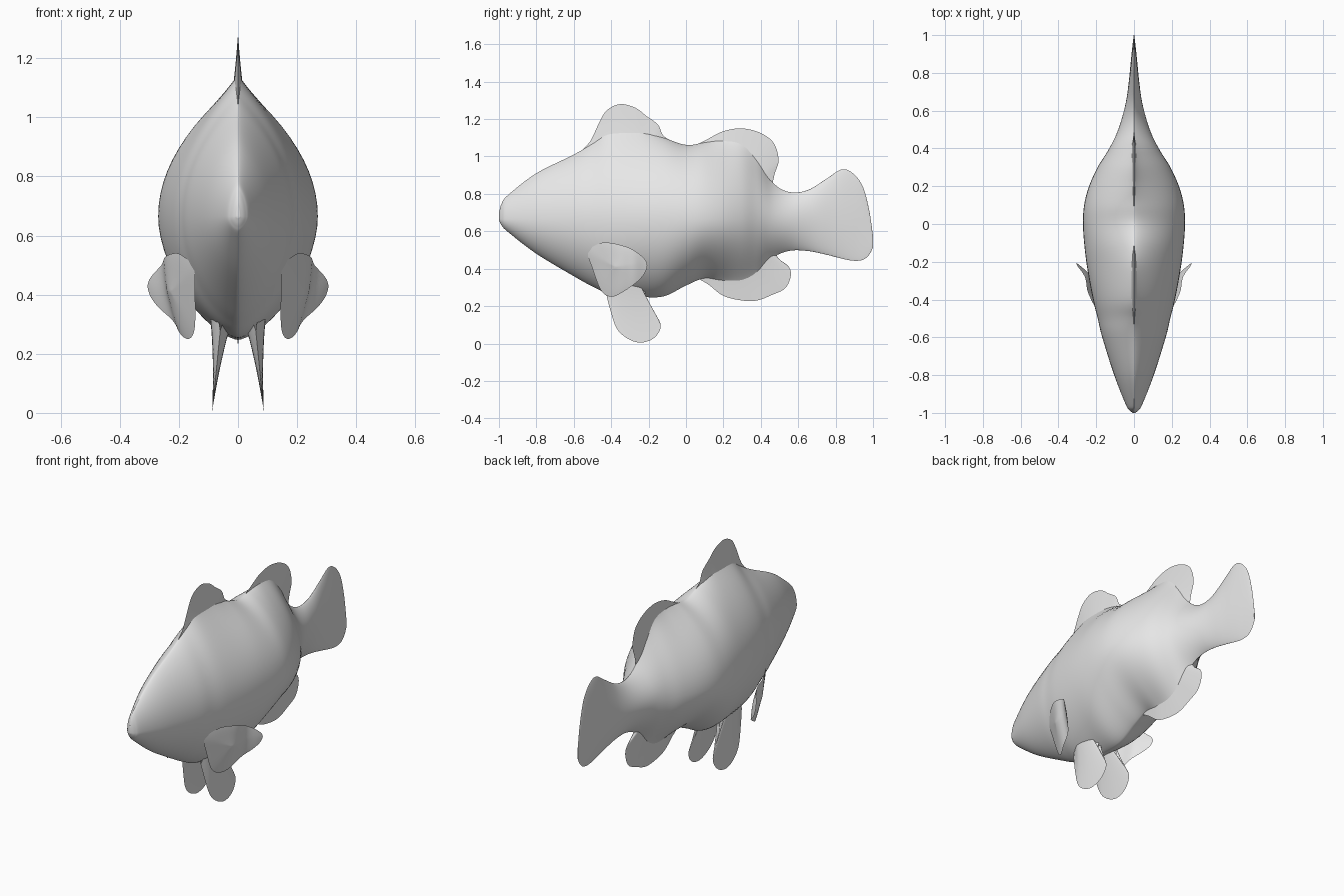
import bpy
import bmesh
from math import sin, cos, pi, exp
from mathutils import Vector

if "Cube" in bpy.data.objects:
    bpy.data.objects.remove(bpy.data.objects["Cube"], do_unlink=True)

grey = bpy.data.materials.new("plain grey")
grey.use_nodes = True
grey.diffuse_color = (0.8, 0.8, 0.8, 1)
grey.node_tree.nodes["Principled BSDF"].inputs["Base Color"].default_value = (0.8, 0.8, 0.8, 1)


def smooth_path(points, steps, closed=False):
    """Catmull-Rom curve through points of any dimension."""
    pts = [Vector(p) for p in points]
    n = len(pts)

    def at(i):
        return pts[i % n] if closed else pts[max(0, min(n - 1, i))]
    path = []
    for i in range(n if closed else n - 1):
        a, b, c, d = (at(i + k) for k in (-1, 0, 1, 2))
        for k in range(steps):
            t = k / steps
            path.append(b + (c - a) * (t / 2) + (a * 2 - b * 5 + c * 4 - d) * (t * t / 2)
                        + (b * 3 - a - c * 3 + d) * (t ** 3 / 2))
    path.append(pts[0] if closed else pts[-1])
    return path


def bridge(bm, rows):
    for r, s in zip(rows, rows[1:]):
        for i in range(len(r) - 1):
            bm.faces.new((r[i], r[i + 1], s[i + 1], s[i]))


def finish(name, bm):
    bmesh.ops.remove_doubles(bm, verts=bm.verts, dist=0.0002)
    bmesh.ops.recalc_face_normals(bm, faces=bm.faces)
    mesh = bpy.data.meshes.new(name)
    bm.to_mesh(mesh)
    bm.free()
    mesh.materials.append(grey)
    ob = bpy.data.objects.new(name, mesh)
    bpy.context.collection.objects.link(ob)
    bpy.ops.object.select_all(action="DESELECT")
    ob.select_set(True)
    bpy.context.view_layer.objects.active = ob
    bpy.ops.object.shade_smooth_by_angle(angle=pi * 0.6)


def make_body(stations):
    """Loft of ridged sections: y, top, bottom, half width, ridge and keel sharpness."""
    bm = bmesh.new()
    rows = []
    sides = 64
    for y, top, low, wide, ridge, keel in smooth_path(stations, 6):
        mid = min(.665, (top + low) / 2)
        row = []
        for k in range(sides):
            a = 2 * pi * k / sides
            c = cos(a)
            half, power = (top - mid, ridge) if sin(a) > 0 else (mid - low, keel)
            x = wide * abs(c) ** power * (1 if c > 0 else -1)
            row.append(bm.verts.new((x, y, mid + half * sin(a))))
        rows.append(row + row[:1])
    bridge(bm, rows)
    bm.faces.new(rows[0][:-1])
    bm.faces.new(rows[-1][:-1])
    finish("body_and_tail", bm)


def make_fin(name, outline, root_a, root_b, thick, x_at=lambda y, z: 0, side=1, closed=False):
    """Blade flaring from a thin rim to a thick root inside the body."""
    bm = bmesh.new()
    rim = smooth_path(outline, 5, closed)
    root_a, root_b = Vector(root_a), Vector(root_b)
    count = 14
    for face in (-1, 1):
        rows = []
        for j in range(count + 1):
            s = j / count
            off = thick * (1 - s) ** 2 + 0.006 * (1 - s ** 4)
            row = []
            for i, p in enumerate(rim):
                y, z = root_a.lerp(root_b, i / (len(rim) - 1)).lerp(p, s)
                row.append(bm.verts.new((side * (x_at(y, z) + face * off), y, z)))
            rows.append(row)
        bridge(bm, rows)
    finish(name, bm)


def pectoral_x(y, z):
    """Slanted plate, cupped towards its rear edge."""
    return .339 + .548 * y + .2 * z - .026 * exp(-((y + .28) / .055) ** 2)


# Body, drawn up into the fin bases and narrowing into the thin tail fin
make_body([
    (-1, .70, .66, .006, 1.4, 1.3), (-.985, .75, .63, .025, 1.4, 1.3),
    (-.95, .795, .595, .046, 1.5, 1.3), (-.8, .91, .48, .105, 1.5, 1.4),
    (-.6, 1.01, .36, .168, 1.6, 1.4), (-.5, 1.07, .305, .192, 1.9, 1.4),
    (-.4, 1.14, .262, .217, 2.3, 1.4), (-.25, 1.14, .25, .245, 2.2, 1.4),
    (-.12, 1.1, .252, .262, 1.7, 1.4), (0, 1.062, .31, .27, 1.5, 1.5),
    (.1, 1.075, .348, .264, 1.7, 1.8), (.2, 1.09, .325, .238, 2.2, 2.4),
    (.3, 1.08, .32, .193, 2.6, 2.6), (.38, 1.0, .36, .143, 2.6, 2.5),
    (.46, .865, .455, .1, 2.1, 2), (.55, .81, .495, .067, 1.8, 1.8),
    (.65, .82, .495, .042, 1.6, 1.6), (.75, .88, .475, .028, 1.5, 1.5),
    (.83, .93, .455, .02, 1.5, 1.5), (.89, .912, .443, .014, 1.5, 1.5),
    (.945, .84, .447, .008, 1.5, 1.5), (.98, .71, .475, .004, 1.5, 1.5),
    (1, .57, .515, .002, 1.5, 1.5)])

# Fins on the centre line
make_fin("front_dorsal_fin",
         [(-.56, 1.03), (-.51, 1.085), (-.46, 1.19), (-.42, 1.25), (-.35, 1.28),
          (-.27, 1.26), (-.21, 1.215), (-.15, 1.17), (-.12, 1.11), (-.05, 1.07)],
         (-.44, .99), (-.14, .99), .03)
make_fin("rear_dorsal_fin",
         [(.04, 1.055), (.11, 1.09), (.2, 1.135), (.3, 1.15), (.4, 1.125),
          (.47, 1.07), (.495, .98), (.475, .91), (.465, .85), (.49, .82)],
         (.12, .96), (.4, .78), .03)
make_fin("anal_fin",
         [(.06, .35), (.12, .315), (.2, .255), (.3, .23), (.38, .23), (.46, .26),
          (.53, .295), (.56, .36), (.55, .41), (.5, .45), (.475, .49)],
         (.14, .44), (.42, .54), .03)

# Paired fins
pectoral = [(-.525, .485), (-.485, .525), (-.42, .54), (-.3, .51), (-.22, .45), (-.21, .4),
            (-.25, .34), (-.33, .28), (-.4, .25), (-.455, .285), (-.5, .4)]
pelvic = [(-.43, .28), (-.405, .18), (-.37, .08), (-.31, .025), (-.24, .005), (-.17, .03),
          (-.135, .09), (-.16, .15), (-.215, .21), (-.22, .28)]
for label, side in (("left", 1), ("right", -1)):
    make_fin(label + "_pectoral_fin", pectoral, (-.38, .41), (-.38, .41), .01,
             pectoral_x, side, closed=True)
    make_fin(label + "_pelvic_fin", pelvic, (-.39, .38), (-.25, .38), .045,
             lambda y, z: .088 - .1 * z, side)
